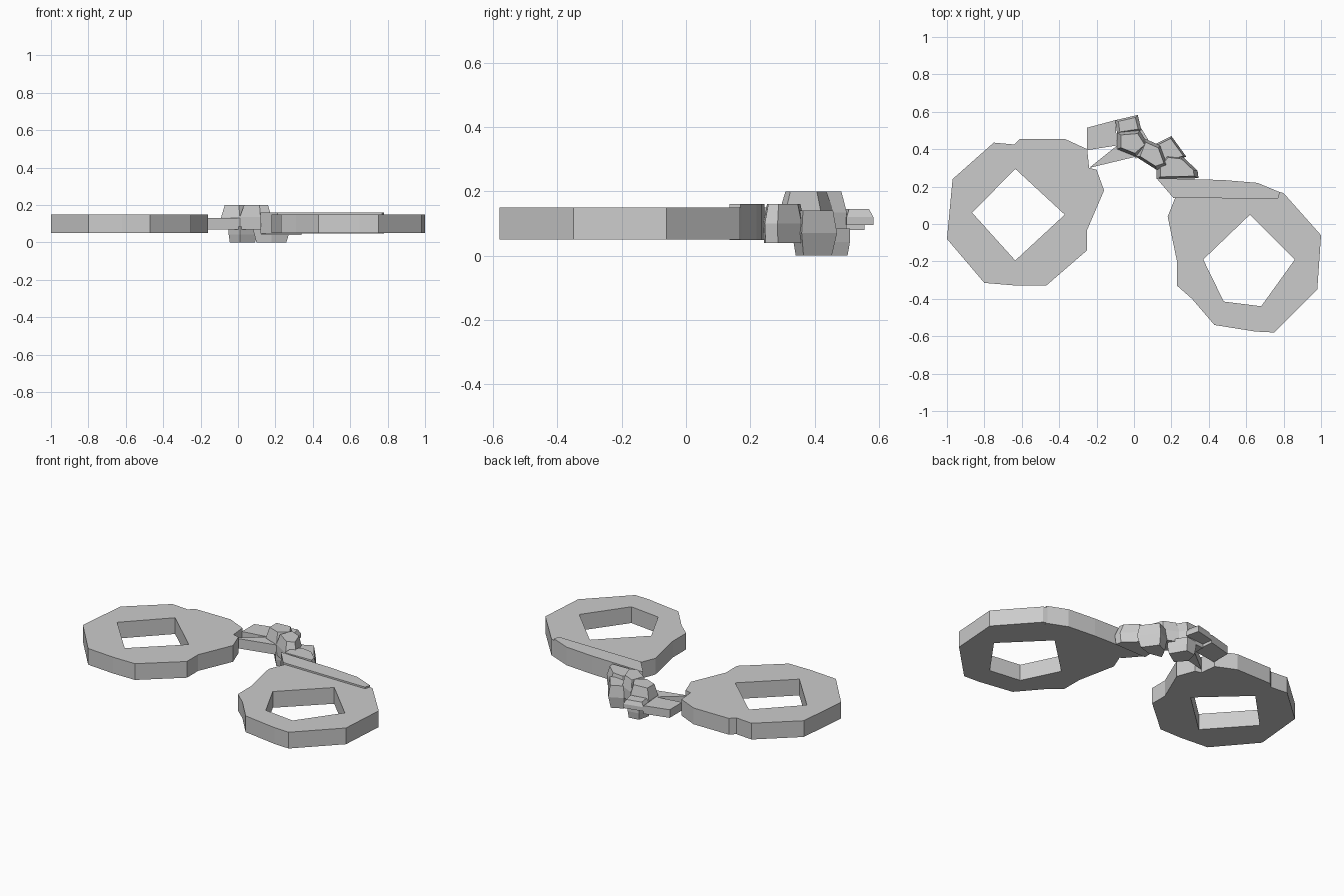
import bpy, bmesh
from mathutils import Vector

if "Cube" in bpy.data.objects:
    bpy.data.objects.remove(bpy.data.objects["Cube"])


def make_object(name, bm):
    bmesh.ops.recalc_face_normals(bm, faces=bm.faces)
    mesh = bpy.data.meshes.new(name)
    bm.to_mesh(mesh)
    bm.free()
    ob = bpy.data.objects.new(name, mesh)
    bpy.context.collection.objects.link(ob)
    return ob


def plate(name, loops, z0, z1):
    """Flat plate from an outline loop and optional hole loops."""
    bm = bmesh.new()
    edges = []
    for loop in loops:
        vs = [bm.verts.new((x, y, z0)) for x, y in loop]
        edges += [bm.edges.new((vs[i - 1], vs[i])) for i in range(len(vs))]
    bmesh.ops.triangle_fill(bm, edges=edges, use_beauty=True, normal=(0, 0, 1))
    ext = bmesh.ops.extrude_face_region(bm, geom=bm.faces[:], use_keep_orig=True)
    top = [v for v in ext["geom"] if isinstance(v, bmesh.types.BMVert)]
    bmesh.ops.translate(bm, verts=top, vec=(0, 0, z1 - z0))
    return make_object(name, bm)


def chunk(name, outline, z0, z1, top=1.0, bottom=1.0):
    """Faceted lump: full outline at mid height, tapered above and below."""
    bm = bmesh.new()
    c = sum((Vector(p) for p in outline), Vector((0, 0))) / len(outline)
    for z, s in ((z0, bottom), ((z0 + z1) / 2, 1.0), (z1, top)):
        for p in outline:
            q = c + (Vector(p) - c) * s
            bm.verts.new((q.x, q.y, z))
    res = bmesh.ops.convex_hull(bm, input=bm.verts[:])
    loose = [v for v in bm.verts if not v.link_faces]
    bmesh.ops.delete(bm, geom=loose, context='VERTS')
    return make_object(name, bm)


# Left cuff ring with a diamond opening
plate("left_cuff", [
    [(-1, -0.08), (-0.97, 0.24), (-0.75, 0.435), (-0.64, 0.425), (-0.61, 0.455),
     (-0.37, 0.455), (-0.25, 0.40), (-0.24, 0.30), (-0.20, 0.29), (-0.16, 0.18),
     (-0.25, -0.03), (-0.25, -0.14), (-0.47, -0.33), (-0.62, -0.33), (-0.80, -0.315)],
    [(-0.635, 0.295), (-0.37, 0.05), (-0.635, -0.195), (-0.865, 0.06)]], 0.05, 0.15)

# Right cuff ring with a five-sided opening
plate("right_cuff", [
    [(0.22, 0.14), (0.20, 0.215), (0.48, 0.225), (0.66, 0.205), (0.80, 0.165),
     (1, -0.06), (0.98, -0.35), (0.75, -0.58), (0.65, -0.575), (0.43, -0.54),
     (0.31, -0.40), (0.23, -0.33), (0.23, -0.20), (0.18, 0.04)],
    [(0.62, 0.05), (0.86, -0.19), (0.68, -0.44), (0.48, -0.415), (0.37, -0.19)]], 0.05, 0.15)

# Raised hinge bar along the right cuff
plate("right_hinge_bar", [
    [(0.12, 0.245), (0.21, 0.14), (0.77, 0.135), (0.78, 0.17), (0.66, 0.22),
     (0.48, 0.235)]], 0.048, 0.16)

# Chain links
chunk("left_link_plate", [(-0.25, 0.395), (-0.25, 0.515), (-0.10, 0.555), (-0.09, 0.42)], 0.08, 0.13)
chunk("left_link_lower", [(-0.24, 0.30), (-0.09, 0.42), (0.01, 0.36), (-0.10, 0.34)], 0.07, 0.13)
chunk("link_tip", [(-0.10, 0.555), (0.02, 0.583), (0.04, 0.50), (-0.09, 0.48)], 0.095, 0.145, top=0.75)
chunk("centre_link_upper", [(-0.09, 0.49), (0.03, 0.50), (0.08, 0.42), (0.01, 0.36), (-0.09, 0.40)],
      0.07, 0.20, top=0.75)
chunk("centre_link_lower", [(-0.05, 0.42), (-0.03, 0.50), (0.04, 0.51), (0.10, 0.41), (0.01, 0.35)],
      0.0, 0.085, bottom=0.9)
chunk("right_link_upper", [(0.01, 0.36), (0.05, 0.46), (0.14, 0.42), (0.18, 0.31), (0.12, 0.29)],
      0.07, 0.20, top=0.75)
chunk("right_link_lower", [(0.08, 0.35), (0.12, 0.43), (0.20, 0.47), (0.28, 0.36), (0.18, 0.33)],
      0.0, 0.14, top=0.85, bottom=0.8)
chunk("right_end_link", [(0.12, 0.24), (0.12, 0.30), (0.17, 0.37), (0.26, 0.36), (0.34, 0.285), (0.345, 0.245)],
      0.04, 0.16, top=0.8, bottom=0.95)
